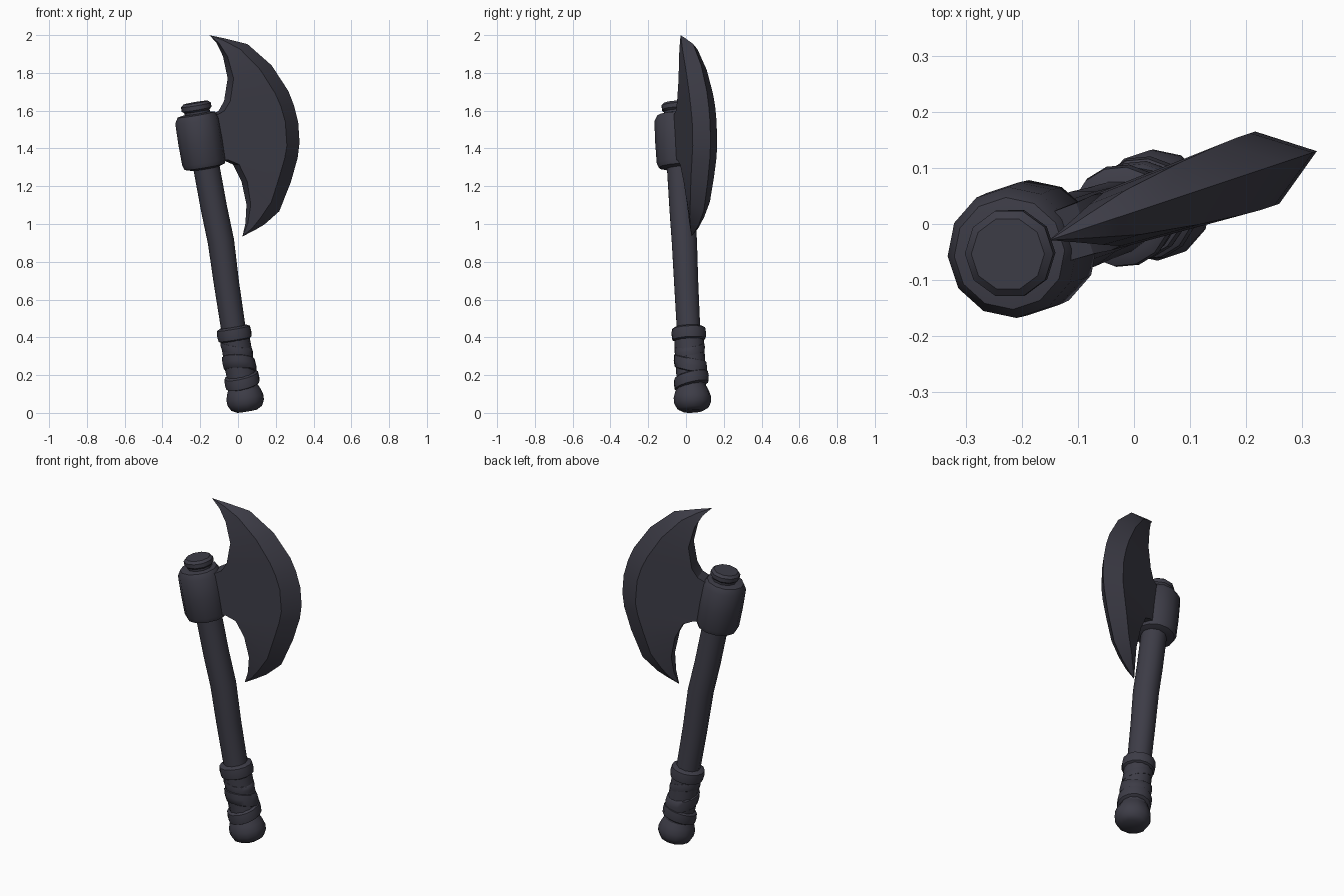
import bpy, bmesh, math
from mathutils import Matrix, Vector

# One dark slate colour for the whole axe
mat = bpy.data.materials.new("dark_slate")
mat.diffuse_color = (0.047, 0.046, 0.063, 1)

# Axe frame: local z runs up the handle, local x points towards the blade
AXE = (Matrix.Translation((0.05, 0.038, 0)) @ Matrix.Rotation(math.radians(18.4), 4, 'Z')
       @ Matrix.Rotation(math.radians(-10), 4, 'Y'))


def finish(name, bm, angle):
    bmesh.ops.recalc_face_normals(bm, faces=bm.faces)
    bm.transform(AXE)
    me = bpy.data.meshes.new(name)
    bm.to_mesh(me)
    bm.free()
    me.materials.append(mat)
    me.shade_smooth()
    me.set_sharp_from_angle(angle=math.radians(angle))
    ob = bpy.data.objects.new(name, me)
    bpy.context.collection.objects.link(ob)
    return ob


def lathe(name, profile, sides=12, tilt=(0, 0), angle=40):
    """Capped tube; profile rows are (radius, z, optional x shift); tilt slants the rings."""
    bm = bmesh.new()
    rings = []
    for r, z, *shift in profile:
        ring = []
        for i in range(sides):
            a = 2 * math.pi * (i + 0.5) / sides
            x, y = r * math.cos(a), r * math.sin(a)
            ring.append(bm.verts.new((x + (shift[0] if shift else 0), y,
                                      z + x * tilt[0] + y * tilt[1])))
        rings.append(ring)
    for lo, hi in zip(rings, rings[1:]):
        for i in range(sides):
            j = (i + 1) % sides
            bm.faces.new((lo[i], lo[j], hi[j], hi[i]))
    bm.faces.new(rings[0])
    bm.faces.new(rings[-1])
    return finish(name, bm, angle)


# Handle with slight bends
lathe("handle", [(0.07, 0.1), (0.065, 0.45), (0.067, 0.7, 0.004), (0.07, 0.92, 0.012),
                 (0.07, 1.1, 0.004), (0.07, 1.35), (0.07, 1.6)], 10)
# Rounded pommel
lathe("pommel", [(0.055, 0.01), (0.083, 0.025), (0.098, 0.055), (0.099, 0.085),
                 (0.09, 0.115), (0.076, 0.145)], 12, angle=60)
# Grip wrapping: inner sleeve and straps
lathe("grip_sleeve", [(0.076, 0.1), (0.079, 0.25), (0.078, 0.41)], 12)


def strap(name, z, half, r, tilt):
    lathe(name, [(r - 0.02, z - half), (r - 0.003, z - half * 0.75), (r, z),
                 (r - 0.003, z + half * 0.75), (r - 0.02, z + half)], 14, tilt, 45)


strap("top_strap", 0.425, 0.038, 0.092, (0, 0))
strap("upper_strap", 0.345, 0.028, 0.082, (-0.3, 0.2))
strap("middle_strap", 0.262, 0.042, 0.088, (-0.28, -0.2))
strap("lower_strap", 0.175, 0.036, 0.094, (0.12, 0.15))

# Collar holding the blade, and the handle end poking out above it
lathe("collar", [(0.075, 1.315, -0.008), (0.108, 1.325, -0.008), (0.117, 1.35, -0.008),
                 (0.119, 1.46, -0.008), (0.117, 1.575, -0.008), (0.1, 1.605, -0.008),
                 (0.072, 1.61, -0.005)], 12)
lathe("handle_end", [(0.066, 1.59), (0.068, 1.622), (0.08, 1.632), (0.08, 1.655),
                     (0.066, 1.668)], 10)

# Crescent blade: sections from top tip to bottom tip
# (inner x, z, outer x, z, bevel inset, half thickness inside, half thickness at bevel)
sections = [
    (0.178, 1.955, 0.225, 1.972, 0.02, 0.020, 0.020),
    (0.206, 1.880, 0.339, 1.923, 0.06, 0.038, 0.042),
    (0.215, 1.760, 0.452, 1.789, 0.085, 0.050, 0.058),
    (0.175, 1.645, 0.520, 1.640, 0.095, 0.052, 0.066),
    (0.135, 1.600, 0.538, 1.560, 0.095, 0.048, 0.068),
    (0.060, 1.575, 0.546, 1.465, 0.095, 0.045, 0.068),
    (0.060, 1.350, 0.535, 1.360, 0.095, 0.045, 0.068),
    (0.115, 1.338, 0.510, 1.280, 0.095, 0.048, 0.068),
    (0.166, 1.306, 0.450, 1.160, 0.09, 0.052, 0.064),
    (0.196, 1.210, 0.360, 1.020, 0.08, 0.048, 0.055),
    (0.198, 1.085, 0.265, 0.965, 0.05, 0.036, 0.040),
    (0.170, 0.990, 0.200, 0.943, 0.02, 0.020, 0.022),
]
bm = bmesh.new()
rows = []
for ix, iz, ox, oz, inset, ti, tb in sections:
    inner, outer = Vector((ix, 0, iz)), Vector((ox, 0, oz))
    bev = outer + (inner - outer).normalized() * inset
    side = Vector((0, 1, 0))
    rows.append([bm.verts.new(p) for p in (inner - side * ti, bev - side * tb, outer,
                                           bev + side * tb, inner + side * ti)])
for a, b in zip(rows, rows[1:]):
    for i in range(5):
        j = (i + 1) % 5
        bm.faces.new((a[i], a[j], b[j], b[i]))
for row, tip in ((rows[0], (0.139, 0, 2.006)), (rows[-1], (0.135, 0, 0.925))):
    v = bm.verts.new(tip)
    for i in range(5):
        bm.faces.new((row[i], row[(i + 1) % 5], v))
finish("blade", bm, 28)
